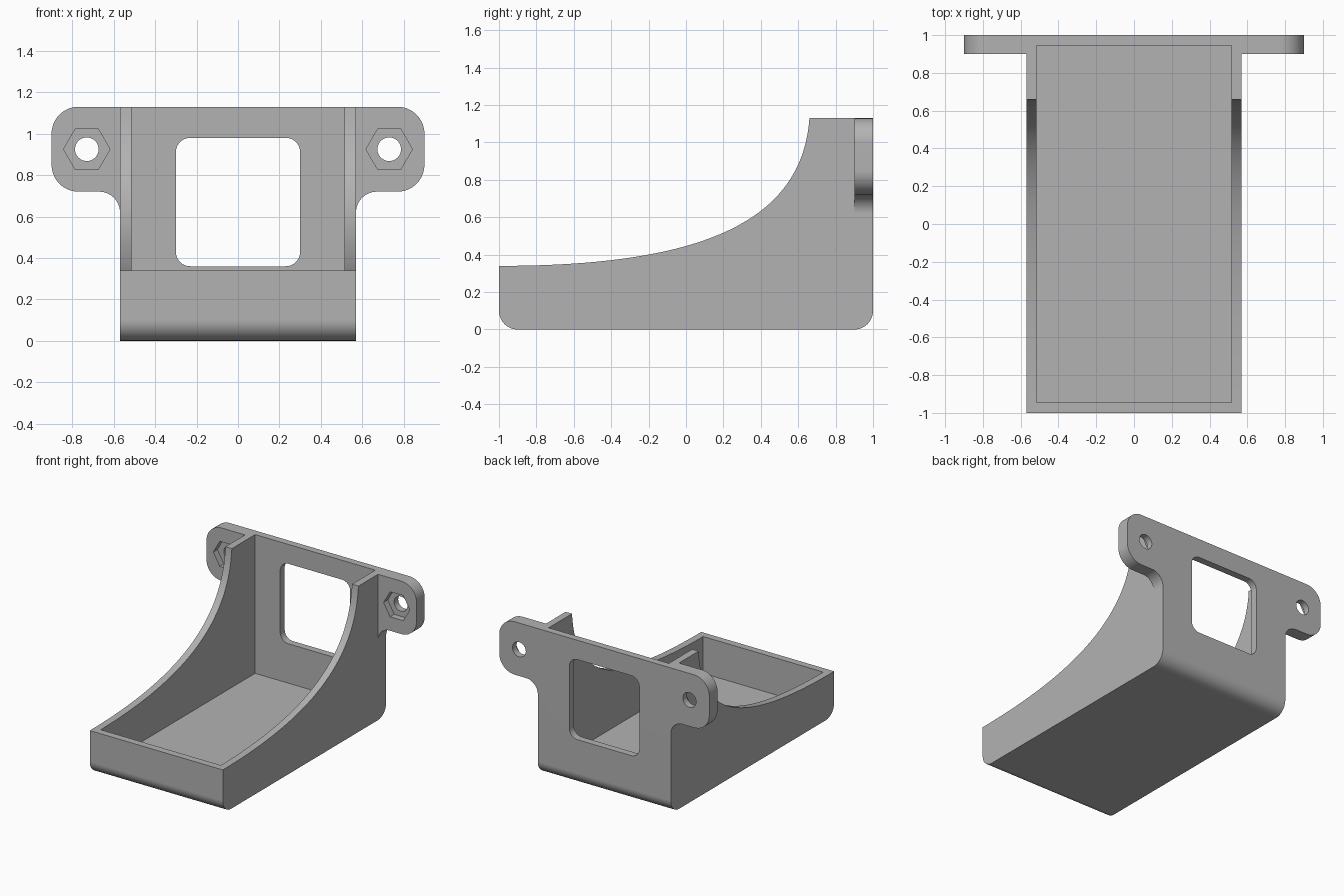
import bpy, bmesh, math
from mathutils import Vector
from mathutils.geometry import interpolate_bezier

cube = bpy.data.objects.get("Cube")
if cube:
    bpy.data.objects.remove(cube)

W, EAR, TOP, WALL = 0.57, 0.9, 1.13, 0.055   # half widths, height, wall thickness

grey = bpy.data.materials.new("light grey")
grey.use_nodes = True
grey.diffuse_color = (0.45, 0.45, 0.45, 1)
grey.node_tree.nodes["Principled BSDF"].inputs["Base Color"].default_value = (0.45, 0.45, 0.45, 1)


def arc(cx, cz, r, start, end, steps=14):
    """Points on an arc, angles in degrees."""
    angles = [math.radians(start + (end - start) * i / steps) for i in range(steps + 1)]
    return [(cx + r * math.cos(a), cz + r * math.sin(a)) for a in angles]


def prism(name, points, axis, low, high):
    """Extrude an outline along x (outline in y, z) or y (outline in x, z)."""
    def place(p, d):
        return (d, p[0], p[1]) if axis == "x" else (p[0], d, p[1])
    bm = bmesh.new()
    a = [bm.verts.new(place(p, low)) for p in points]
    b = [bm.verts.new(place(p, high)) for p in points]
    bm.faces.new(a)
    bm.faces.new(b)
    for i in range(len(points)):
        j = (i + 1) % len(points)
        bm.faces.new((a[i], a[j], b[j], b[i]))
    bmesh.ops.recalc_face_normals(bm, faces=bm.faces)
    mesh = bpy.data.meshes.new(name)
    bm.to_mesh(mesh)
    bm.free()
    obj = bpy.data.objects.new(name, mesh)
    bpy.context.collection.objects.link(obj)
    return obj


def rect(x0, x1, z0, z1):
    return [(x0, z0), (x1, z0), (x1, z1), (x0, z1)]


def cut(target, cutter, operation="DIFFERENCE"):
    """Apply a boolean and discard its helper."""
    cutter.hide_render = True
    mod = target.modifiers.new("cut", "BOOLEAN")
    mod.object, mod.operation, mod.solver = cutter, operation, "EXACT"
    bpy.context.view_layer.objects.active = target
    bpy.ops.object.modifier_apply(modifier=mod.name)
    bpy.data.objects.remove(cutter)


# Side silhouette: rounded base, sweeping upper edge
sweep = interpolate_bezier(Vector((-1, 0.34)), Vector((0.05, 0.34)),
                           Vector((0.62, 0.56)), Vector((0.66, TOP)), 40)
side = [(p.x, p.y) for p in sweep] + [(0.66, 1.3), (1, 1.3)]
side += arc(0.9, 0.1, 0.1, 0, -90) + arc(-0.9, 0.1, 0.1, -90, -180)
bracket = prism("bracket_tray", side, "x", -1.0, 1.0)

# Front silhouette: body with rounded mounting ears
half = [(W, -0.2)] + arc(W + 0.1, 0.62, 0.1, 180, 90)
half += arc(EAR - 0.13, 0.85, 0.13, -90, 0) + arc(EAR - 0.13, TOP - 0.13, 0.13, 0, 90)
front = half + [(-x, z) for x, z in reversed(half)]
cut(bracket, prism("front_outline", front, "y", -1.2, 1.2), "INTERSECT")

# Ears stay only as a thin plate at the back
for s in (-1, 1):
    cut(bracket, prism("ear_trim", rect(min(s * W, s * 1.2), max(s * W, s * 1.2), -0.3, 1.5),
                       "y", -1.3, 0.9))

# Hollow interior
inner = W - WALL
cut(bracket, prism("interior", rect(-inner, inner, WALL, 1.5), "y", -1 + WALL, 1 - WALL))

# Rounded window in the back wall
r, wx, z0, z1 = 0.07, 0.3, 0.36, 0.98
window = (arc(wx - r, z1 - r, r, 0, 90) + arc(r - wx, z1 - r, r, 90, 180)
          + arc(r - wx, z0 + r, r, 180, 270) + arc(wx - r, z0 + r, r, 270, 360))
cut(bracket, prism("window", window, "y", 0.8, 1.2))

# Screw holes with hexagonal nut pockets
for s in (-1, 1):
    cut(bracket, prism("nut_pocket", arc(s * 0.73, 0.925, 0.112, 0, 360, 6)[:-1], "y", 0.8, 0.95))
    cut(bracket, prism("screw_hole", arc(s * 0.73, 0.925, 0.057, 0, 360, 32)[:-1], "y", 0.8, 1.2))

# Finish
bracket.data.materials.clear()
bracket.data.materials.append(grey)
for poly in bracket.data.polygons:
    poly.material_index = 0
bpy.ops.object.select_all(action="DESELECT")
bracket.select_set(True)
bpy.context.view_layer.objects.active = bracket
bpy.ops.object.shade_smooth_by_angle(angle=math.radians(30))
weighted = bracket.modifiers.new("flat_faces", "WEIGHTED_NORMAL")
weighted.keep_sharp = True
